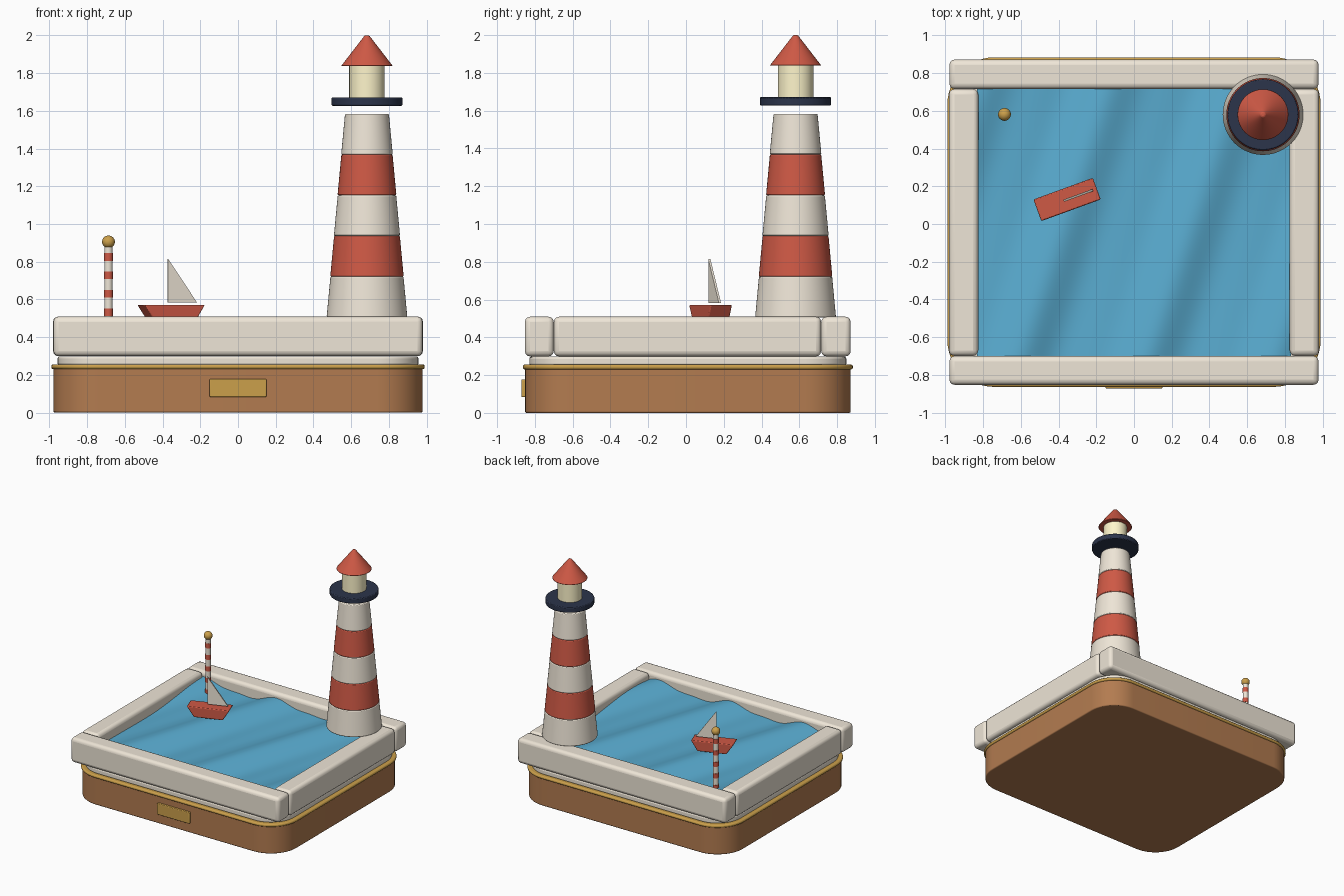
import bpy, bmesh, math
from mathutils import Matrix

if "Cube" in bpy.data.objects:
    bpy.data.objects.remove(bpy.data.objects["Cube"])

def material(name, rgb):
    m = bpy.data.materials.new(name)
    m.diffuse_color = (*rgb, 1)
    m.use_nodes = True
    m.node_tree.nodes["Principled BSDF"].inputs["Base Color"].default_value = m.diffuse_color
    return m

WOOD = material("wood", (0.45, 0.20, 0.08))
BRASS = material("brass", (0.60, 0.35, 0.07))
STONE = material("stone", (0.86, 0.79, 0.68))
RED = material("red_paint", (0.62, 0.10, 0.06))
WATER = material("water", (0.10, 0.41, 0.63))
NAVY = material("navy_paint", (0.025, 0.035, 0.07))
LAMP = material("lamp_glass", (1.0, 0.92, 0.60))

def finish(name, bm, mat, bevel=0, segments=3):
    bmesh.ops.recalc_face_normals(bm, faces=bm.faces)
    me = bpy.data.meshes.new(name)
    bm.to_mesh(me)
    bm.free()
    ob = bpy.data.objects.new(name, me)
    bpy.context.collection.objects.link(ob)
    me.materials.append(mat)
    if bevel:
        b = ob.modifiers.new("bevel", "BEVEL")
        b.width, b.segments, b.limit_method = bevel, segments, 'ANGLE'
        b.angle_limit = math.radians(40)
    bpy.ops.object.select_all(action='DESELECT')
    ob.select_set(True)
    bpy.context.view_layer.objects.active = ob
    bpy.ops.object.shade_smooth_by_angle(angle=math.radians(35))
    return ob

def prism(name, pts, depth, mat, matrix=Matrix(), bevel=0, segments=3):
    """Extrude a flat outline along local z."""
    bm = bmesh.new()
    f = bm.faces.new([bm.verts.new((x, y, 0)) for x, y in pts])
    top = bmesh.ops.extrude_face_region(bm, geom=[f], use_keep_orig=True)["geom"]
    bmesh.ops.translate(bm, vec=(0, 0, depth), verts=[v for v in top if isinstance(v, bmesh.types.BMVert)])
    bmesh.ops.transform(bm, matrix=matrix, verts=bm.verts)
    return finish(name, bm, mat, bevel, segments)

def box(name, x, y, z, mat, bevel):
    pts = [(x[0], y[0]), (x[1], y[0]), (x[1], y[1]), (x[0], y[1])]
    return prism(name, pts, z[1] - z[0], mat, Matrix.Translation((0, 0, z[0])), bevel)

def rounded_slab(name, hx, hy, r, z, mat, bevel):
    pts = []
    for i, (sx, sy) in enumerate([(1, 1), (-1, 1), (-1, -1), (1, -1)]):
        for k in range(13):
            a = math.pi / 2 * (i + k / 12)
            pts.append((sx * (hx - r) + r * math.cos(a), sy * (hy - r) + r * math.sin(a)))
    return prism(name, pts, z[1] - z[0], mat, Matrix.Translation((0, 0.01, z[0])), bevel)

def cone(name, x, y, z, r0, r1, mat, bevel=0, sides=64):
    bm = bmesh.new()
    bmesh.ops.create_cone(bm, cap_ends=True, segments=sides, radius1=r0, radius2=r1,
                          depth=z[1] - z[0],
                          matrix=Matrix.Translation((x, y, (z[0] + z[1]) / 2)))
    return finish(name, bm, mat, bevel, 2)

# Plinth, trim and stone slab
rounded_slab("plinth", 0.979, 0.862, 0.24, (0, 0.24), WOOD, 0.008)
rounded_slab("plinth_trim", 0.99, 0.874, 0.25, (0.23, 0.256), BRASS, 0.011)
rounded_slab("stone_slab", 0.957, 0.839, 0.22, (0.25, 0.298), STONE, 0.012)
box("name_plate", (-0.152, 0.152), (-0.872, -0.845), (0.083, 0.178), BRASS, 0.006)

# Harbour walls
H = (0.299, 0.509)
box("front_wall", (-0.979, 0.979), (-0.853, -0.70), H, STONE, 0.028)
box("back_wall", (-0.979, 0.979), (0.716, 0.872), H, STONE, 0.028)
for side, s in (("left", -1), ("right", 1)):
    box(side + "_wall", sorted((s * 0.981, s * 0.826)), (-0.6995, 0.7155), H, STONE, 0.028)

# Water sheet with diagonal swell
bm = bmesh.new()
bmesh.ops.create_grid(bm, x_segments=80, y_segments=68, size=1)
for v in bm.verts:
    x, y = v.co.x * 0.832, v.co.y * 0.712 + 0.01
    u = 2 * math.pi * (x - 0.36 * y + 0.38) / 0.68
    swell = 0.028 * math.cos(u) + 0.01 * math.cos(2 * u + 0.8 * y)
    v.co = (x, y, 0.43 + swell)
finish("water", bm, WATER)

# Lighthouse tower in tapering painted bands
TX, TY, Z0, STEP = 0.684, 0.58, 0.506, 0.2155
radius = lambda i: 0.214 - 0.0193 * i
for i in range(5):
    cone(f"tower_band_{i + 1}", TX, TY, (Z0 + i * STEP, Z0 + (i + 1) * STEP),
         radius(i), radius(i + 1) - 0.001, RED if i % 2 else STONE, 0.006)
cone("gallery", TX, TY, (1.627, 1.672), 0.188, 0.188, NAVY, 0.006)
cone("lamp_room", TX, TY, (1.668, 1.845), 0.094, 0.094, LAMP, 0.004)
cone("lighthouse_roof", TX, TY, (1.838, 2.0), 0.137, 0.012, RED, 0.005)

# Striped marker pole with ball
PX, PY = -0.687, 0.581
cone("marker_pole", PX, PY, (0.40, 0.89), 0.022, 0.022, STONE, sides=32)
for i in range(5):
    z = 0.435 + i * 0.0975
    cone(f"pole_stripe_{i + 1}", PX, PY, (z - 0.02, z + 0.02), 0.0235, 0.0235, RED, sides=32)
bm = bmesh.new()
bmesh.ops.create_uvsphere(bm, u_segments=32, v_segments=16, radius=0.034,
                          matrix=Matrix.Translation((PX, PY, 0.905)))
finish("pole_ball", bm, BRASS)

# Sailing boat: side profiles extruded across the beam
place = Matrix.Translation((-0.355, 0.13, 0)) @ Matrix.Rotation(math.radians(20), 4, 'Z')
def across(width):
    return place @ Matrix.Translation((0, width / 2, 0)) @ Matrix.Rotation(math.pi / 2, 4, 'X')
prism("boat_hull", [(-0.17, 0.571), (-0.112, 0.485), (0.118, 0.485), (0.17, 0.571)],
      0.122, RED, across(0.122), 0.006, 2)
prism("boat_sail", [(-0.019, 0.583), (0.145, 0.583), (-0.019, 0.815)],
      0.012, STONE, across(0.012))
